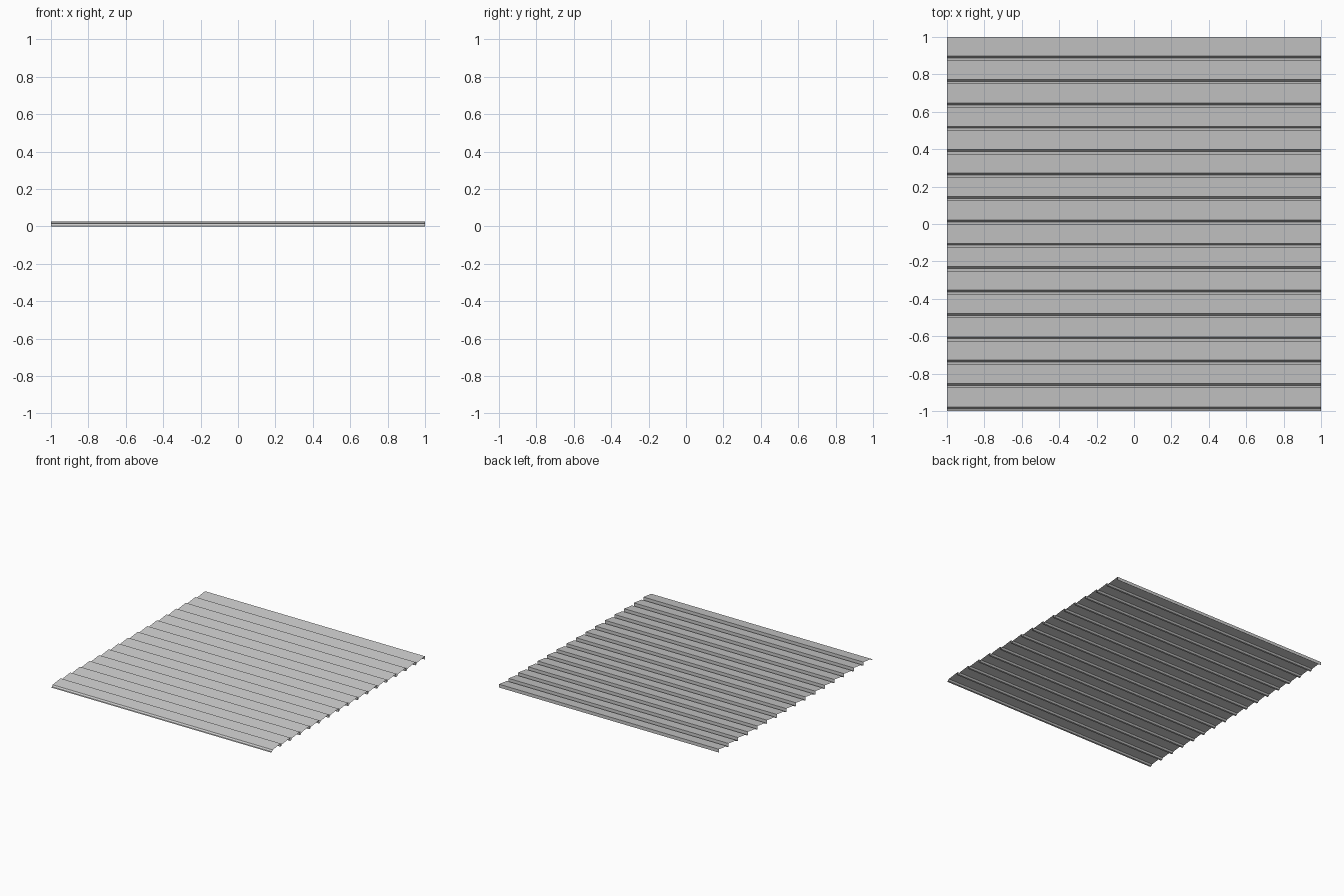
import bpy
import bmesh

if "Cube" in bpy.data.objects:
    bpy.data.objects.remove(bpy.data.objects["Cube"])

COUNT = 16            # number of boards
PITCH = 2.0 / COUNT   # board spacing along y
HALF = 1.0            # half width along x

# Section of one lap board: cove at the back, sloping face, vertical butt edge
BOARD = [(0.0, 0.0), (0.012, 0.002), (0.022, 0.014), (PITCH, 0.027)]

# Full zigzag profile across the panel
profile = [(-1 + i * PITCH + y, z) for i in range(COUNT) for y, z in BOARD]
profile.append((1.0, 0.0))

# Stretch the profile along x as one open sheet
bm = bmesh.new()
left = [bm.verts.new((-HALF, y, z)) for y, z in profile]
right = [bm.verts.new((HALF, y, z)) for y, z in profile]
for i in range(len(profile) - 1):
    bm.faces.new((left[i], right[i], right[i + 1], left[i + 1]))

mesh = bpy.data.meshes.new("lap_siding_panel")
bm.to_mesh(mesh)
bm.free()
panel = bpy.data.objects.new("lap_siding_panel", mesh)
bpy.context.collection.objects.link(panel)
